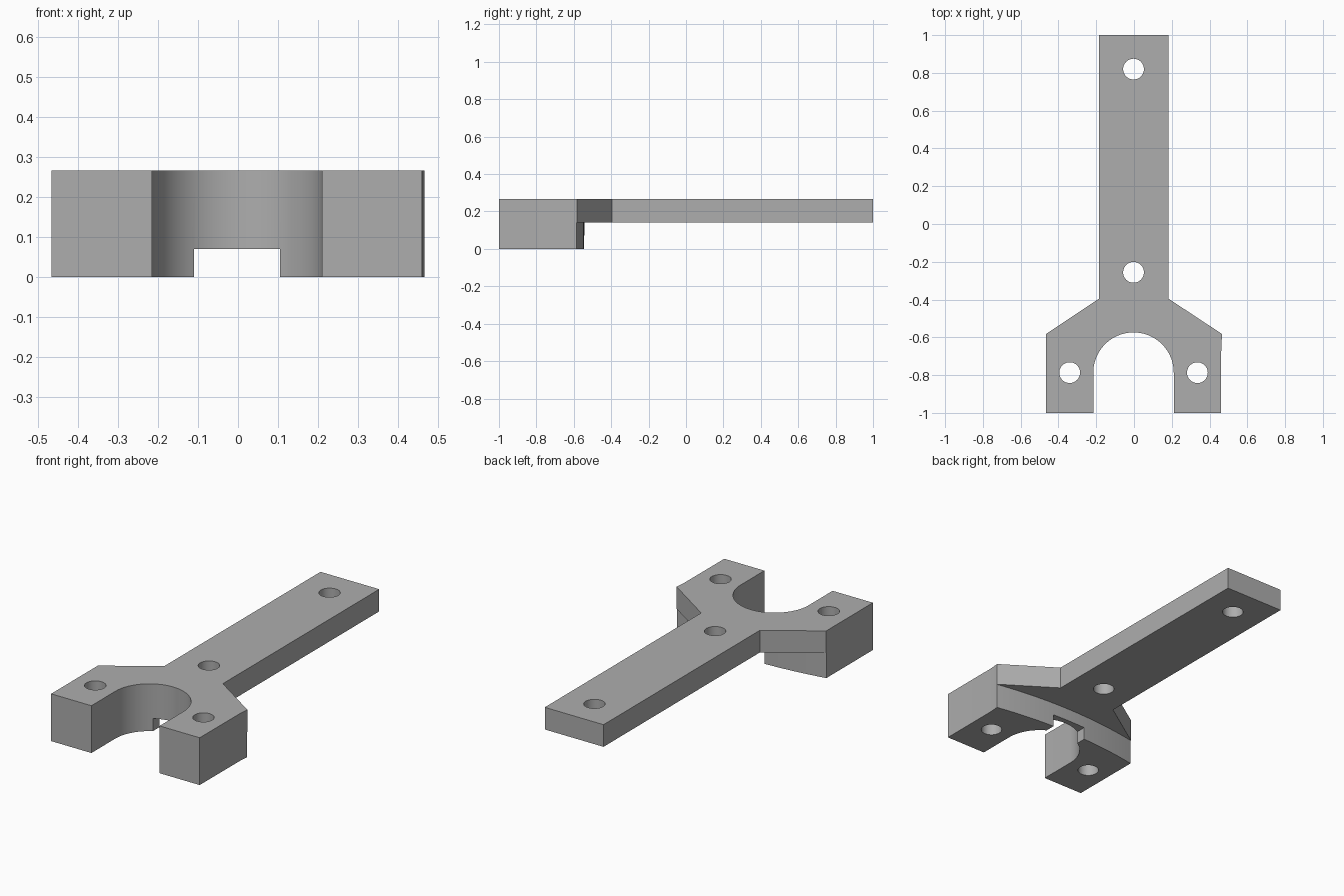
import bpy
import bmesh
from math import cos, sin, pi, sqrt
from mathutils import Matrix

cube = bpy.data.objects.get("Cube")
if cube:
    bpy.data.objects.remove(cube, do_unlink=True)

TOP, PLATE_Z, NOTCH_Z = 0.267, 0.142, 0.071
CX = -0.0025                       # axis of the bracket
SLOT_Y, SLOT_R, HOLE_R = -0.787, 0.213, 0.055

grey = bpy.data.materials.new("plain_grey")
grey.use_nodes = True
colour = (0.42, 0.42, 0.42, 1)
grey.diffuse_color = colour
grey.node_tree.nodes["Principled BSDF"].inputs["Base Color"].default_value = colour


def to_object(bm, name):
    bmesh.ops.recalc_face_normals(bm, faces=bm.faces)
    mesh = bpy.data.meshes.new(name)
    bm.to_mesh(mesh)
    bm.free()
    mesh.materials.append(grey)
    obj = bpy.data.objects.new(name, mesh)
    bpy.context.collection.objects.link(obj)
    return obj


def prism(name, outline, z0, z1):
    """Extrude a flat outline from z0 up to z1."""
    bm = bmesh.new()
    face = bm.faces.new([bm.verts.new((x, y, z0)) for x, y in outline])
    new = bmesh.ops.extrude_face_region(bm, geom=[face])["geom"]
    verts = [v for v in new if isinstance(v, bmesh.types.BMVert)]
    bmesh.ops.translate(bm, verts=verts, vec=(0, 0, z1 - z0))
    return to_object(bm, name)


def drill(name, x, y):
    bm = bmesh.new()
    bmesh.ops.create_cone(bm, cap_ends=True, segments=48, radius1=HOLE_R,
                          radius2=HOLE_R, depth=1, matrix=Matrix.Translation((x, y, 0)))
    return to_object(bm, name)


# Bracket outline: forked front with a round-ended slot, long stem at the back
slot = [(CX + SLOT_R * cos(pi * i / 48), SLOT_Y + SLOT_R * sin(pi * i / 48))
        for i in range(48, -1, -1)]
outline = [(-0.467, -1), (CX - SLOT_R, -1)] + slot + [
    (CX + SLOT_R, -1), (0.461, -1), (0.462, -0.64), (0.467, -0.583),
    (0.182, -0.395), (0.182, 1), (-0.185, 1), (-0.185, -0.395), (-0.467, -0.583)]
bracket = prism("fork_bracket", outline, 0, TOP)

# Undercut behind the fork, bounded by a shallow arc
ARC_R, ARC_TOP = 2.6, -0.543
arc = [(x, ARC_TOP - ARC_R + sqrt(ARC_R ** 2 - x * x))
       for x in (0.6 - 1.2 * i / 40 for i in range(41))]
undercut = prism("undercut_cutter", arc + [(-0.6, 1.2), (0.6, 1.2)], -0.1, PLATE_Z)

# Low notch through the thin wall behind the slot
notch = prism("notch_cutter", [(CX + sx * 0.107, y) for sx, y in
              ((-1, SLOT_Y), (1, SLOT_Y), (1, -0.4), (-1, -0.4))], -0.1, NOTCH_Z)

# Bolt holes: two along the stem, one in each fork arm
drills = [drill("hole_cutter", x, y) for x, y in
          ((CX, 0.82), (CX, -0.256), (CX - 0.338, SLOT_Y), (CX + 0.338, SLOT_Y))]

# Cut everything, then discard the cutters
bpy.ops.object.select_all(action='DESELECT')
bpy.context.view_layer.objects.active = bracket
bracket.select_set(True)
for cutter in [undercut, notch] + drills:
    cutter.hide_render = True
    mod = bracket.modifiers.new("cut", 'BOOLEAN')
    mod.operation, mod.solver, mod.object = 'DIFFERENCE', 'EXACT', cutter
    bpy.ops.object.modifier_apply(modifier=mod.name)
    bpy.data.objects.remove(cutter, do_unlink=True)

bpy.ops.object.shade_smooth_by_angle(angle=pi / 6)
